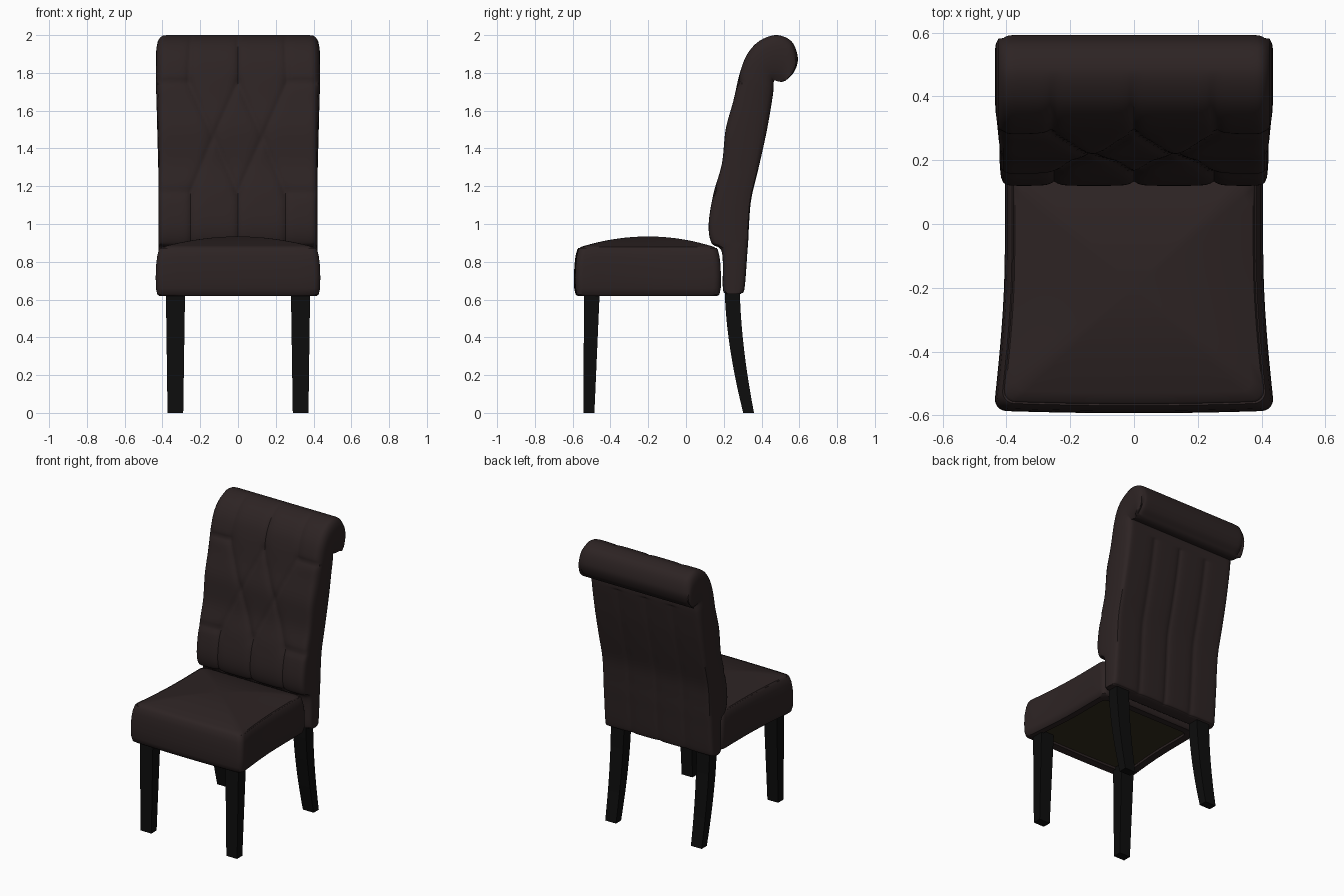
import bpy
import math
from mathutils import Vector

cube = bpy.data.objects.get("Cube")
if cube:
    bpy.data.objects.remove(cube, do_unlink=True)


def material(name, rgb):
    m = bpy.data.materials.new(name)
    m.use_nodes = True
    m.diffuse_color = (*rgb, 1)
    bsdf = m.node_tree.nodes["Principled BSDF"]
    bsdf.inputs["Base Color"].default_value = (*rgb, 1)
    bsdf.inputs["Roughness"].default_value = 0.7
    return m


leather = material("dark_brown_leather", (0.026, 0.017, 0.017))
black_wood = material("black_wood", (0.004, 0.004, 0.004))
lining = material("olive_lining", (0.034, 0.026, 0.013))


def loft(name, rings, mat, angle=40):
    """Skin a stack of closed rings and cap both ends."""
    n = len(rings[0])
    verts = [p for ring in rings for p in ring]
    faces = []
    for r in range(len(rings) - 1):
        for i in range(n):
            j = (i + 1) % n
            faces.append((r * n + i, r * n + j, (r + 1) * n + j, (r + 1) * n + i))
    faces.append(tuple(reversed(range(n))))
    faces.append(tuple(range(len(verts) - n, len(verts))))
    mesh = bpy.data.meshes.new(name)
    mesh.from_pydata(verts, [], faces)
    mesh.materials.append(mat)
    obj = bpy.data.objects.new(name, mesh)
    bpy.context.collection.objects.link(obj)
    bpy.ops.object.select_all(action="DESELECT")
    obj.select_set(True)
    bpy.context.view_layer.objects.active = obj
    bpy.ops.object.shade_smooth_by_angle(angle=math.radians(angle))
    return obj


def smooth_path(points, steps):
    """Catmull-Rom curve through 2D points."""
    pts = [Vector(p) for p in points]
    pts = [2 * pts[0] - pts[1]] + pts + [2 * pts[-1] - pts[-2]]
    out = []
    for a, b, c, d in zip(pts, pts[1:], pts[2:], pts[3:]):
        for k in range(steps):
            t = k / steps
            out.append(0.5 * (2 * b + (c - a) * t + (2 * a - 5 * b + 4 * c - d) * t ** 2
                              + (3 * b - a - 3 * c + d) * t ** 3))
    return out + [pts[-2]]


# Backrest profile: front line rolls over the top, back line ends under the scroll
FRONT = [(.21, .63), (.195, .66), (.19, .85), (.135, .9), (.12, 1.0), (.145, 1.16),
         (.19, 1.32), (.21, 1.5), (.25, 1.65), (.285, 1.8), (.325, 1.9), (.39, 1.97),
         (.48, 2.0), (.56, 1.965), (.592, 1.88), (.575, 1.81), (.535, 1.765)]
BACK = [(.29, .63), (.31, .66), (.325, .85), (.33, .92), (.335, 1.02), (.347, 1.14),
        (.385, 1.3), (.425, 1.48), (.45, 1.62), (.462, 1.7), (.465, 1.755), (.475, 1.76),
        (.485, 1.757), (.495, 1.755), (.505, 1.753), (.515, 1.754), (.525, 1.758)]

# Tufting: buttons joined by pleats, mirrored in x
HIGH, MID, LOW = 1.75, 1.46, 1.17
BUTTONS = [Vector(p) for p in [(0, HIGH), (.26, HIGH), (.13, MID), (0, LOW), (.25, LOW)]]
top_c, top_s, mid_s, low_c, low_s = BUTTONS
PLEATS = [(top_c, mid_s), (top_s, mid_s), (mid_s, low_c), (mid_s, low_s),
          (top_c, Vector((0, 2.0))), (top_s, Vector((.25, 2.0))),
          (top_s, Vector((.41, HIGH))), (low_s, Vector((.41, LOW))),
          (low_c, Vector((0, .88))), (low_s, Vector((.25, .88)))]


def segment_distance(p, a, b):
    ab = b - a
    t = max(0, min(1, (p - a).dot(ab) / ab.length_squared))
    return (p - a - ab * t).length


def tuft_depth(x, y, z):
    p = Vector((abs(x), z))
    pleat = min(segment_distance(p, a, b) for a, b in PLEATS)
    button = min((p - b).length for b in BUTTONS)
    fade = max(0, min(1, (.48 - y) / .15))
    return fade * (.014 * math.exp(-pleat / .016) + .014 * math.exp(-button / .03))


def edge_dip(x, half):
    return .01 * math.exp(-(half - abs(x)) / .01)


def backrest():
    front, back = smooth_path(FRONT, 9), smooth_path(BACK, 9)
    half, nx, ns = .41, 72, 8
    xs = [-half + 2 * half * i / nx for i in range(nx + 1)]
    rings = []
    for k, (f, b) in enumerate(zip(front, back)):
        tangent = front[min(k + 1, len(front) - 1)] - front[max(k - 1, 0)]
        inward = Vector((tangent.y, -tangent.x)).normalized()
        ring = []
        for x in xs:
            p = f + inward * (tuft_depth(x, f.x, f.y) + edge_dip(x, half))
            ring.append((x, p.x, p.y))
        bulge = .012 + .013 * max(0, min(1, (f.y - 1.3) / .5))
        sides = []
        for i in range(1, ns):
            u = i / ns
            p = f.lerp(b, u)
            sides.append((half + bulge * math.sin(math.pi * u) ** .6, p.x, p.y))
        ring += sides
        # Upright channels on the rear panel
        for x in reversed(xs):
            seam = min(abs(abs(x) - c) for c in (0, .21))
            dip = .01 * math.exp(-seam / .02) if b.y < 1.7 else 0
            ring.append((x, b.x - dip - edge_dip(x, half) * .6, b.y))
        ring += [(-x, y, z) for x, y, z in reversed(sides)]
        rings.append(ring)
    loft("backrest", rings, leather, 50)


def seat_outline(inset, z, scale=1.0):
    """Rounded rectangle, narrower towards the rear with a bowed front."""
    hx, hy, cy, rad = .44 - inset, .385 - inset, -.2, .04
    pts = []
    for q, (sx, sy) in enumerate([(1, 1), (-1, 1), (-1, -1), (1, -1)]):
        for i in range(7):
            a = math.pi / 2 * (q + i / 6)
            pts.append(Vector((sx * (hx - rad) + rad * math.cos(a),
                               sy * (hy - rad) + rad * math.sin(a))))
    ring = []
    for a, b in zip(pts, pts[1:] + pts[:1]):
        steps = 10 if (b - a).length > .1 else 1
        for k in range(steps):
            p = a.lerp(b, k / steps)
            v = (p.y + hy) / (2 * hy)
            x = p.x * (1 - .08 * math.sin(math.pi / 2 * min(1, v * 1.5)))
            y = p.y - (.008 * (1 - (p.x / hx) ** 2) if p.y < 0 else 0)
            ring.append((x * scale, cy + y * scale, z))
    return ring


# Seat cushion: underside lip, bulging walls, seam, domed top
walls = [(.075, .645), (.07, .622), (.02, .618), (.008, .628), (.001, .66), (0, .72),
         (.002, .78), (.008, .83), (.017, .865), (.024, .874), (.029, .871), (.034, .878)]
rings = [seat_outline(i, z) for i, z in walls]
for k in range(1, 13):
    s = 1 - k / 12.5
    rings.append(seat_outline(.034, .878 + .056 * (1 - s * s), s))
loft("seat_cushion", rings, leather)

# Lining under the seat
loft("seat_lining", [seat_outline(.07, z) for z in (.636, .644)], lining)

backrest()


def leg(name, side, stations):
    """Square leg from (z, front y, rear y, inner x, outer x) stations."""
    rings = [[(side * x, y, z) for x, y in ((xi, yf), (xo, yf), (xo, yr), (xi, yr))][::side]
             for z, yf, yr, xi, xo in stations]
    loft(name, rings, black_wood, 30)


FRONT_LEG = [(0, -.543, -.485, .29, .373), (.66, -.54, -.456, .28, .382)]
REAR_LEG = []
for k in range(11):
    t = k / 10
    sweep = (1 - t) ** 1.7
    REAR_LEG.append((.66 * t, .205 + .098 * sweep, .285 + .075 * sweep,
                     .29 - .01 * t, .373 + .009 * t))

for side, label in ((1, "left"), (-1, "right")):
    leg("front_leg_" + label, side, FRONT_LEG)
    leg("rear_leg_" + label, side, REAR_LEG)
